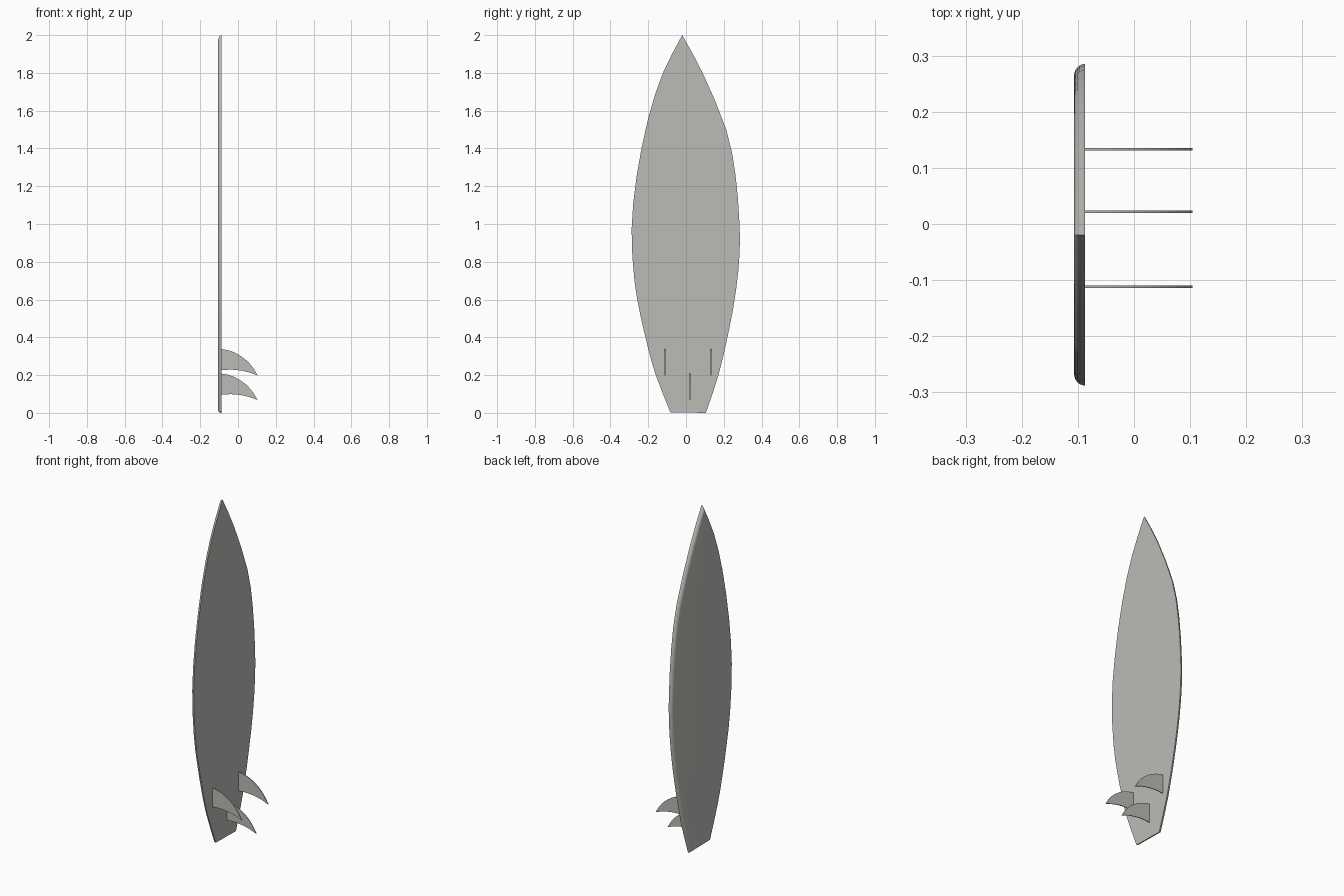
import bpy, math
from mathutils import Vector

if "Cube" in bpy.data.objects:
    bpy.data.objects.remove(bpy.data.objects["Cube"])

grey = bpy.data.materials.new("warm_grey")
grey.diffuse_color = (0.5, 0.5, 0.47, 1)
grey.use_nodes = True
grey.node_tree.nodes["Principled BSDF"].inputs["Base Color"].default_value = grey.diffuse_color


def make_object(name, verts, faces, angle):
    mesh = bpy.data.meshes.new(name)
    mesh.from_pydata(verts, [], faces)
    mesh.materials.append(grey)
    obj = bpy.data.objects.new(name, mesh)
    bpy.context.collection.objects.link(obj)
    bpy.ops.object.select_all(action='DESELECT')
    obj.select_set(True)
    bpy.context.view_layer.objects.active = obj
    bpy.ops.object.mode_set(mode='EDIT')
    bpy.ops.mesh.select_all(action='SELECT')
    bpy.ops.mesh.normals_make_consistent(inside=False)
    bpy.ops.object.mode_set(mode='OBJECT')
    bpy.ops.object.shade_smooth_by_angle(angle=math.radians(angle))
    return obj


def smooth_path(points, steps):
    """Catmull-Rom curve through 2D points."""
    p = [Vector(q) for q in points]
    p = [2 * p[0] - p[1]] + p + [2 * p[-1] - p[-2]]
    out = []
    for i in range(1, len(p) - 2):
        a, b, c, d = p[i - 1:i + 3]
        for s in range(steps):
            t = s / steps
            out.append(0.5 * (2 * b + (c - a) * t + (2 * a - 5 * b + 4 * c - d) * t * t
                              + (3 * b - a - 3 * c + d) * t ** 3))
    return out + [p[-2]]


def inset(loop, dist):
    """Mitred inward offset of a counter-clockwise loop."""
    out = []
    for i, p in enumerate(loop):
        e1 = (p - loop[i - 1]).normalized()
        e2 = (loop[(i + 1) % len(loop)] - p).normalized()
        n1, n2 = Vector((-e1.y, e1.x)), Vector((-e2.y, e2.x))
        out.append(p + (n1 + n2) * dist / (1 + n1.dot(n2)))
    return out


# Board outline in (y, z): right edge going up, left edge going down
right = [(0.105, 0), (0.172, 0.2), (0.228, 0.44), (0.265, 0.65), (0.284, 0.85),
         (0.282, 1.02), (0.262, 1.26), (0.213, 1.5), (0.088, 1.8), (-0.02, 2.0)]
left = [(-0.02, 2.0), (-0.122, 1.8), (-0.2, 1.56), (-0.262, 1.25), (-0.288, 0.97),
        (-0.273, 0.7), (-0.242, 0.52), (-0.2, 0.34), (-0.16, 0.2), (-0.083, 0.003)]
outline = smooth_path(right, 2)[:-1] + smooth_path(left, 2)

# Board: flat underside with rails rounded towards the deck
STEPS, N = 6, len(outline)
verts, faces = [], []
for k in range(STEPS + 1):
    t = math.pi / 2 * k / STEPS
    x = -0.087 - 0.02 * math.sin(t)
    verts += [(x, p.x, p.y) for p in inset(outline, 0.022 * (1 - math.cos(t)))]
for k in range(STEPS):
    for i in range(N):
        j = (i + 1) % N
        faces.append((k * N + i, k * N + j, (k + 1) * N + j, (k + 1) * N + i))
faces += [tuple(range(N))[::-1], tuple(range(STEPS * N, (STEPS + 1) * N))]
make_object("board", verts, faces, 35)

# Fins: swept profile in (x, z), thin plates
top_edge = [(-0.09, 0.338), (-0.045, 0.33), (0.0, 0.31), (0.045, 0.278), (0.08, 0.238), (0.104, 0.198)]
low_edge = [(0.104, 0.198), (0.06, 0.214), (0.01, 0.225), (-0.04, 0.229), (-0.09, 0.226)]
profile = smooth_path(top_edge, 2)[:-1] + smooth_path(low_edge, 2)
M = len(profile)


def fin(name, y, drop):
    v = [(p.x, y + s * 0.0022, p.y - drop) for s in (-1, 1) for p in profile]
    f = [(i, (i + 1) % M, M + (i + 1) % M, M + i) for i in range(M)]
    f += [tuple(range(M)), tuple(range(M, 2 * M))]
    make_object(name, v, f, 30)


for name, y, drop in (("left_fin", -0.112, 0), ("right_fin", 0.133, 0), ("centre_fin", 0.022, 0.13)):
    fin(name, y, drop)
